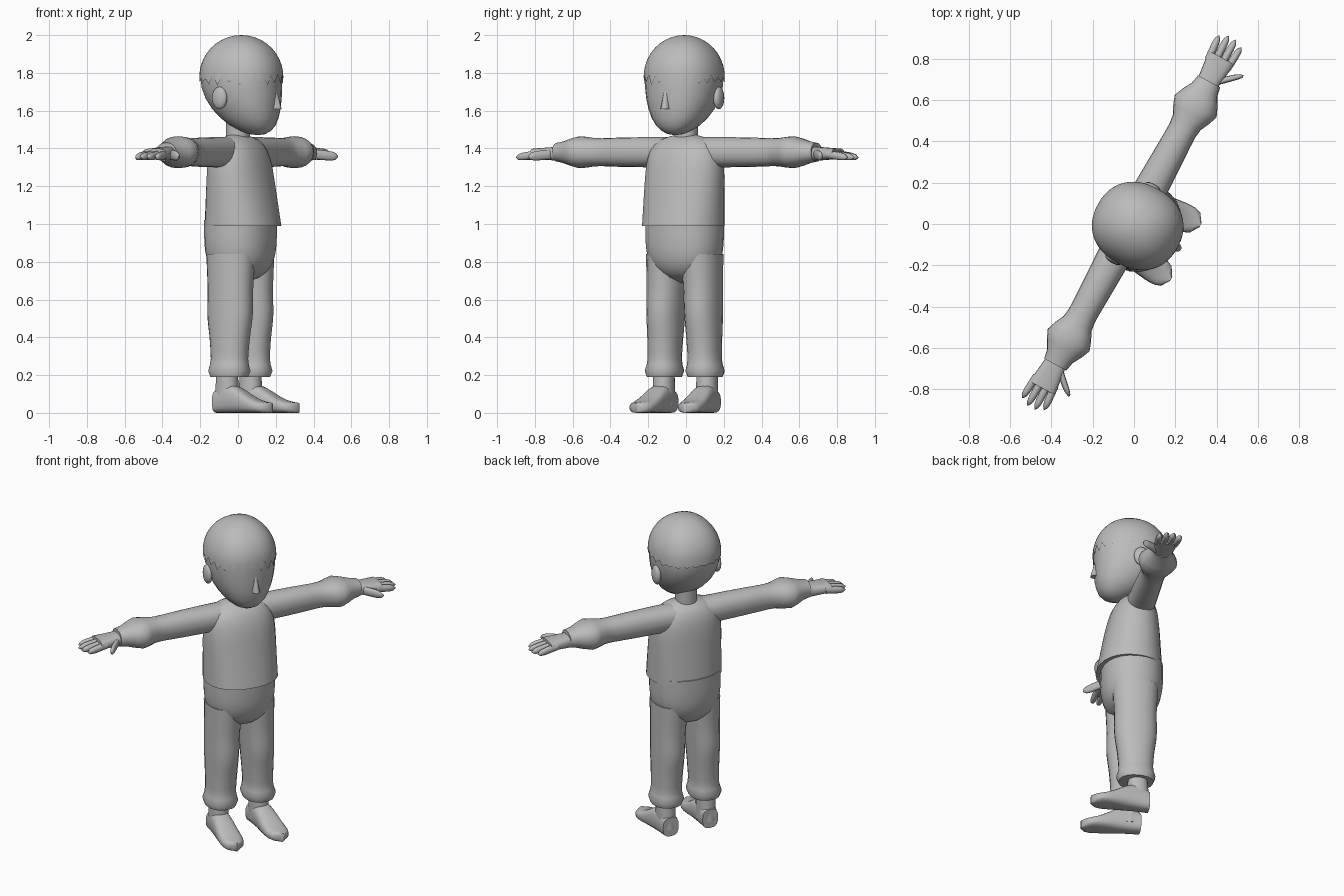
import bpy, bmesh, math, random
from mathutils import Matrix, Vector

cube = bpy.data.objects.get("Cube")
if cube:
    bpy.data.objects.remove(cube, do_unlink=True)
random.seed(4)

clay = bpy.data.materials.new("plain_grey")
clay.use_nodes = True
grey = (0.5, 0.5, 0.5, 1)
clay.diffuse_color = grey
clay.node_tree.nodes["Principled BSDF"].inputs["Base Color"].default_value = grey

# The whole figure is turned about the vertical axis
turn = Matrix.Rotation(math.radians(61.5), 4, "Z")
parts = []


def mix(start, end, fraction):
    return start + (end - start) * fraction


def bump(fraction, centre, width):
    """A soft swelling around one place along a part."""
    return math.exp(-((fraction - centre) / width) ** 2)


def dome(fraction, power):
    """Full size at the start, rounding off to a small end."""
    return math.sqrt(max(1 - fraction ** power, 0.02))


def signed_power(value, power):
    return math.copysign(abs(value) ** power, value)


def upright(along, across, depth):
    return (across, depth, along)


def sweep(name, rule, steps=12, sides=20, place=upright, roundness=0.9, jag=None):
    """Skin rings; rule(fraction) gives position, two centres and two radii.
    A jag function makes the first ring ragged and leaves it open."""
    bm = bmesh.new()
    loops = []
    for step in range(steps + 1):
        along, centre_u, centre_v, radius_u, radius_v = rule(step / steps)
        loop = []
        for side in range(sides):
            angle = math.tau * side / sides
            u = centre_u + radius_u * signed_power(math.cos(angle), roundness)
            v = centre_v + radius_v * signed_power(math.sin(angle), roundness)
            shift = jag(side, v) if jag and step == 0 else 0
            loop.append(bm.verts.new(place(along + shift, u, v)))
        loops.append(loop)
    for lower, upper in zip(loops, loops[1:]):
        for side in range(sides):
            following = (side + 1) % sides
            bm.faces.new((lower[side], lower[following], upper[following], upper[side]))
    if not jag:
        bm.faces.new(loops[0])
    bm.faces.new(loops[-1])
    bmesh.ops.remove_doubles(bm, verts=bm.verts, dist=0.0001)
    bmesh.ops.recalc_face_normals(bm, faces=bm.faces)
    bm.transform(turn)
    mesh = bpy.data.meshes.new(name)
    bm.to_mesh(mesh)
    bm.free()
    mesh.materials.append(clay)
    part = bpy.data.objects.new(name, mesh)
    bpy.context.collection.objects.link(part)
    parts.append(part)


# Head: an egg whose lower half is longer and pushed forward into a chin
def skull(angle, thickness):
    rise, spread = math.sin(angle), math.cos(angle)
    height = 0.31 if rise < 0 else 0.215 + thickness
    chin = min(rise, 0) ** 2
    return (1.78 + rise * height, 0, -0.02 - chin / 10,
            (0.2 + thickness) * spread, (0.215 + thickness) * spread)


def head_rule(fraction):
    return skull(mix(-math.pi / 2, math.pi / 2, fraction), 0)


def hair_rule(fraction):
    return skull(mix(-0.06, math.pi / 2, fraction), 0.005)


def fringe(side, depth):
    length = 0.03 if depth < 0.08 else 0.01
    return random.uniform(length / 3, length) * (-1) ** side


sweep("head", head_rule, steps=16, sides=24)
sweep("hair", hair_rule, steps=10, sides=48, jag=fringe)


# Nose, widening downwards
def nose_rule(fraction):
    return (mix(1.72, 1.61, fraction), 0, -0.22,
            mix(0.008, 0.024, fraction), mix(0.01, 0.04, fraction))


sweep("nose", nose_rule, steps=4, sides=10)


# Neck
def neck_rule(fraction):
    return mix(1.42, 1.56, fraction), 0, 0, 0.062, 0.062


sweep("neck", neck_rule, steps=2)


# Shirt, closing over the shoulders
def shirt_rule(fraction):
    close = dome(fraction, 8)
    return (mix(0.99, 1.48, fraction), 0, mix(-0.03, 0, fraction),
            0.22 * close, mix(0.19, 0.13, fraction) * close)


sweep("shirt", shirt_rule, steps=16, sides=24)


# Trouser seat, closing down to the crotch
def seat_rule(fraction):
    close = dome(fraction, 4)
    return mix(1.02, 0.69, fraction), 0, -0.015, 0.21 * close, 0.18 * close


sweep("trouser_seat", seat_rule, sides=24)


# Sleeve with a flared cuff
def sleeve_rule(fraction):
    cuff = bump(fraction, 0.8, 0.1)
    return (mix(0.1, 0.78, fraction), 0.01, 1.38,
            mix(0.085, 0.06, fraction) + cuff / 20,
            mix(0.08, 0.05, fraction ** 3) + cuff / 50)


def palm_rule(fraction):
    return (mix(0.74, 0.91, fraction), 0.012, 1.372,
            mix(0.05, 0.07, fraction), mix(0.04, 0.028, fraction))


def digit_rule(base, tip, thickness):
    """A rounded finger running from base to tip."""
    def rule(fraction):
        radius = thickness * dome(fraction, 6)
        return (*base.lerp(tip, fraction), radius, radius * 1.2)
    return rule


# Trouser leg from the hip to a gathered hem, fuller at the knee
def leg_rule(fraction):
    knee = bump(fraction, 0.5, 0.15) / 100
    hem = bump(fraction, 0.95, 0.05) / 60
    return (mix(0.84, 0.19, fraction), mix(0.105, 0.123, fraction), -0.014,
            mix(0.1, 0.08, fraction) + hem,
            mix(0.135, 0.095, fraction) + knee + hem)


def ankle_rule(fraction):
    return mix(0.04, 0.22, fraction), 0.13, -0.005, 0.055, mix(0.07, 0.055, fraction)


# Shoe from heel to toe, highest at the instep
def shoe_rule(fraction):
    half_height = 0.025 + bump(fraction, 0.25, 0.4) / 20
    half_width = mix(0.05, 0.08, fraction) * dome(fraction, 8)
    return (mix(0.06, -0.285, fraction), mix(0.128, 0.148, fraction),
            half_height, half_width, half_height)


# Ear, an upright flattened ball
def ear_rule(fraction):
    angle = mix(-math.pi / 2, math.pi / 2, fraction)
    spread = math.cos(angle)
    return (1.667 + 0.06 * math.sin(angle), 0.195, 0.005,
            0.022 * spread, 0.045 * spread)


def build_side(side, sign):
    def arm_place(along, depth, height):
        return (sign * along, depth, height)

    def leg_place(along, across, depth):
        return (sign * across, depth, along)

    def foot_place(along, across, height):
        return (sign * across, along, height)

    sweep(side + "_ear", ear_rule, steps=8, sides=12, place=leg_place)
    sweep(side + "_sleeve", sleeve_rule, steps=15, place=arm_place)
    sweep(side + "_palm", palm_rule, steps=3, place=arm_place, roundness=0.7)
    for finger in range(4):
        spread = finger - 1.5
        base = Vector((0.87, 0.013 + spread * 0.034, 1.37))
        tip = Vector((1.02 - spread ** 2 / 100, 0.013 + spread * 0.04, 1.352))
        sweep(f"{side}_finger_{finger + 1}", digit_rule(base, tip, 0.018),
              steps=8, sides=10, place=arm_place)
    thumb = digit_rule(Vector((0.79, -0.02, 1.37)), Vector((0.885, -0.12, 1.356)), 0.022)
    sweep(side + "_thumb", thumb, steps=8, sides=10, place=arm_place)
    sweep(side + "_trouser_leg", leg_rule, steps=20, place=leg_place)
    sweep(side + "_ankle", ankle_rule, steps=3, place=leg_place)
    sweep(side + "_shoe", shoe_rule, place=foot_place, roundness=0.7)


build_side("left", 1)
build_side("right", -1)

# Smooth shading
bpy.ops.object.select_all(action="DESELECT")
for part in parts:
    part.select_set(True)
bpy.context.view_layer.objects.active = parts[0]
bpy.ops.object.shade_smooth_by_angle(angle=math.radians(60))
